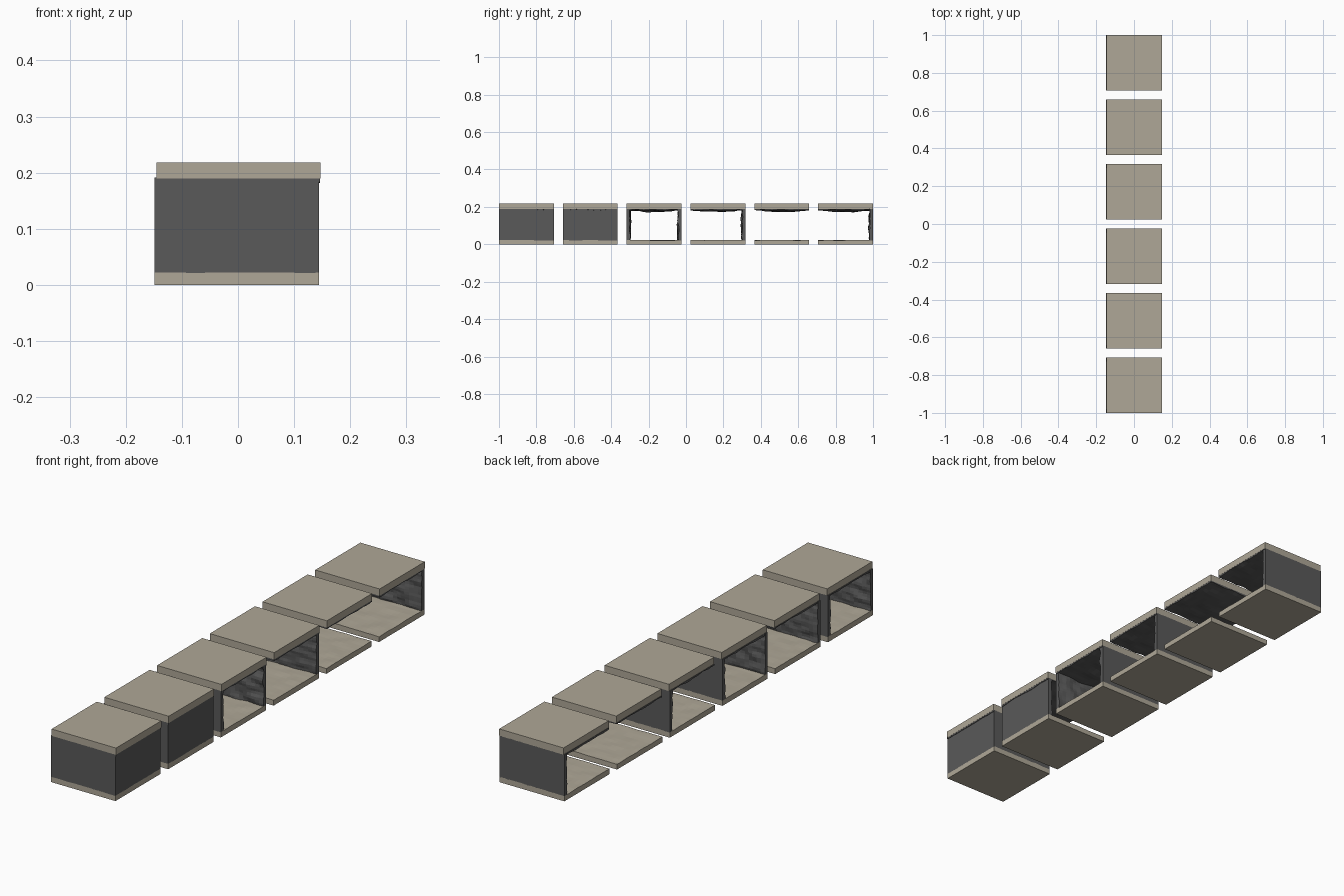
import bpy, bmesh, math
from mathutils import Matrix, Vector, noise

if "Cube" in bpy.data.objects:
    bpy.data.objects.remove(bpy.data.objects["Cube"])

S = 0.293            # tile side
PITCH = 0.3414       # tile spacing along y
FLOOR, WALL_TOP, TOP = 0.022, 0.19, 0.218


def material(name, col):
    m = bpy.data.materials.new(name)
    m.diffuse_color = (*col, 1)
    m.use_nodes = True
    m.node_tree.nodes["Principled BSDF"].inputs["Base Color"].default_value = m.diffuse_color
    return m


tan = material("sand stone", (0.43, 0.39, 0.31))
dark = material("dark rock", (0.10, 0.10, 0.10))


def link(name, bm, mat):
    bmesh.ops.recalc_face_normals(bm, faces=bm.faces[:])
    me = bpy.data.meshes.new(name)
    bm.to_mesh(me)
    bm.free()
    me.materials.append(mat)
    ob = bpy.data.objects.new(name, me)
    bpy.context.collection.objects.link(ob)
    return ob


def box(name, lo, hi, mat):
    bm = bmesh.new()
    bmesh.ops.create_cube(bm, size=1)
    for v in bm.verts:
        v.co = Vector([lo[i] + (v.co[i] + 0.5) * (hi[i] - lo[i]) for i in range(3)])
    return link(name, bm, mat)


def rough_plate(name, w, h, thick, amp, mat, mtx, bulge=0.0, seed=0, n=16):
    """Slab with a flat back at local z = 0 and an uneven face towards +z."""
    bm = bmesh.new()
    bmesh.ops.create_grid(bm, x_segments=n, y_segments=n, size=0.5)
    geom = bmesh.ops.extrude_face_region(bm, geom=bm.faces[:], use_keep_orig=True)["geom"]
    for v in [g for g in geom if isinstance(g, bmesh.types.BMVert)]:
        p = Vector((v.co.x * 6, v.co.y * 6, seed * 7.3))
        dome = (1 - 4 * v.co.x ** 2) * (1 - 4 * v.co.y ** 2)
        v.co.z = max(0.001, thick + amp * noise.noise(p) + bulge * dome)
    bm.transform(mtx @ Matrix.Diagonal((w, h, 1, 1)))
    return link(name, bm, mat)


# Walls per tile, front to back: angle 0 = front, 90 = right, 180 = back
SIDES = {0: "front", 90: "right", 180: "back"}
layout = [(0, 90, 180), (0, 90), (0, 180), (180,), (), (180,)]

for i, walls in enumerate(layout):
    y = (i - 2.5) * PITCH
    centre = Matrix.Translation((-0.002, y, 0))
    # floor slab with slightly uneven top
    rough_plate(f"floor_{i + 1}", S, S, FLOOR, 0.002, tan, centre, seed=i)
    # ceiling slab
    box(f"ceiling_{i + 1}", (-0.145, y - S / 2, WALL_TOP), (0.147, y + S / 2, TOP), tan)
    # rock lining under the ceiling
    rough_plate(f"ceiling_rock_{i + 1}", S, S, 0.006, 0.006, dark,
                Matrix.Translation((0, y, WALL_TOP)) @ Matrix.Rotation(math.pi, 4, 'X'),
                bulge=0.010, seed=20 + i)
    # rock walls, uneven on the inside
    for a in walls:
        mtx = (centre @ Matrix.Rotation(math.radians(a), 4, 'Z')
               @ Matrix.Translation((0, -S / 2, (FLOOR + WALL_TOP) / 2))
               @ Matrix.Rotation(-math.pi / 2, 4, 'X'))
        rough_plate(f"{SIDES[a]}_wall_{i + 1}", S, WALL_TOP - FLOOR + 0.002, 0.017, 0.008,
                    dark, mtx, bulge=0.005, seed=40 + i * 3 + a / 90)
